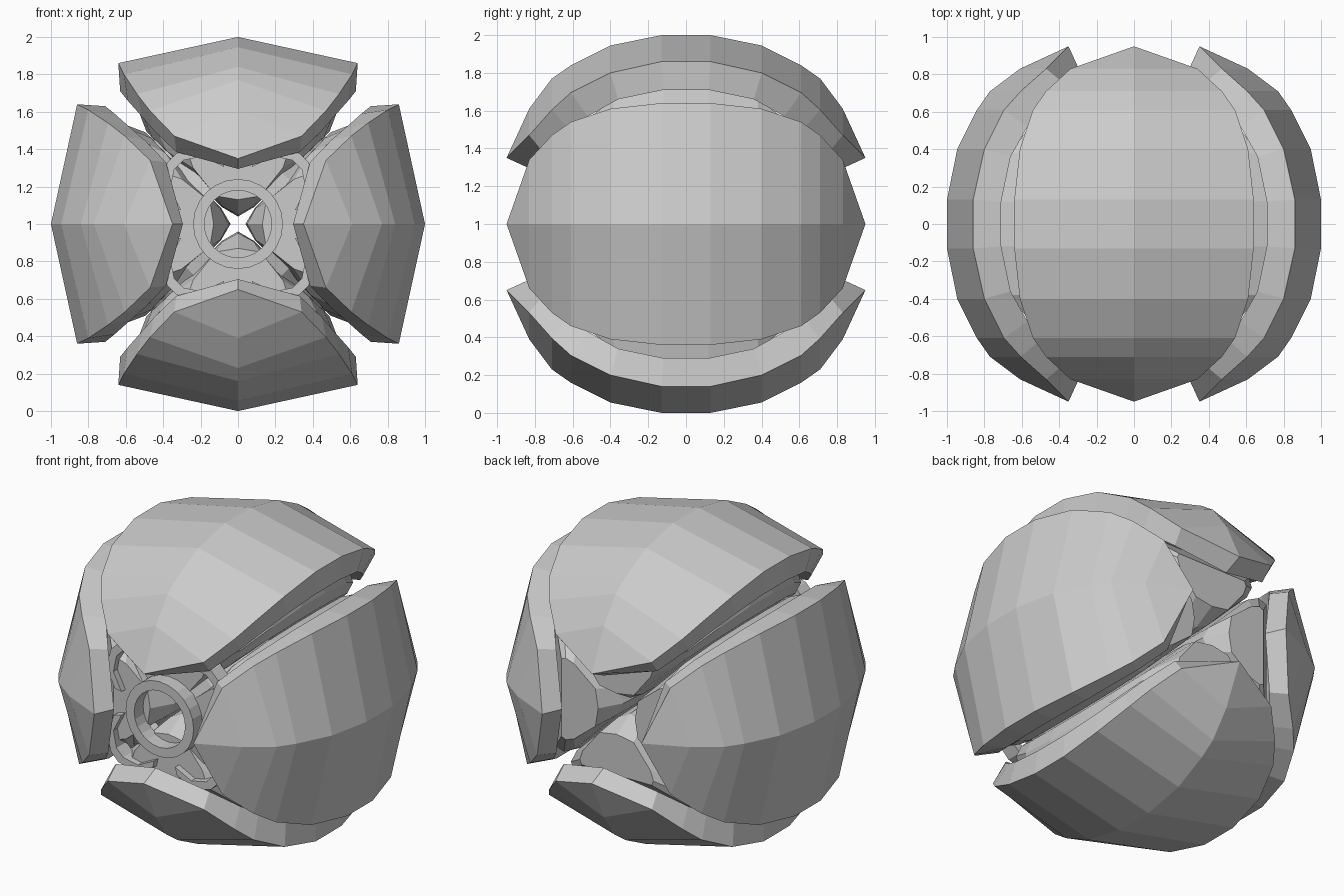
import bpy, bmesh, math
from mathutils import Matrix, Vector

if "Cube" in bpy.data.objects:
    bpy.data.objects.remove(bpy.data.objects["Cube"])

CENTRE = Vector((0, 0, 1))


def finish(name, bm, turn=0):
    """Turn about the y axis, lift to the sphere centre, make a flat-shaded object."""
    bmesh.ops.remove_doubles(bm, verts=bm.verts, dist=0.0005)
    bmesh.ops.recalc_face_normals(bm, faces=bm.faces)
    bm.transform(Matrix.Translation(CENTRE) @ Matrix.Rotation(turn, 4, 'Y'))
    me = bpy.data.meshes.new(name)
    bm.to_mesh(me)
    bm.free()
    ob = bpy.data.objects.new(name, me)
    bpy.context.collection.objects.link(ob)
    return ob


def loft(sections, closed=False):
    """Join equal-length rings of points with quads, capping the ends."""
    bm = bmesh.new()
    rings = [[bm.verts.new(p) for p in s] for s in sections]
    n = len(rings[0])
    pairs = list(zip(rings, rings[1:]))
    if closed:
        pairs.append((rings[-1], rings[0]))
    for a, b in pairs:
        for i in range(n):
            j = (i + 1) % n
            bm.faces.new((a[i], a[j], b[j], b[i]))
    if not closed:
        bm.faces.new(rings[0])
        bm.faces.new(rings[-1][::-1])
    return bm


def both_ends(half, section):
    """Sections from the back tip to the front tip, mirrored in y."""
    return [section(s, -1) for s in reversed(half)] + [section(s, 1) for s in half]


# Shell: outer y, ridge r, edge half-width, edge r | inner y, half-width, edge r, ridge r
SHELL = [
    (.13, 1.0, .64, .86, .12, .63, .71, .76),
    (.40, .945, .61, .80, .36, .59, .66, .71),
    (.61, .84, .54, .695, .52, .51, .57, .62),
    (.71, .77, .47, .605, .62, .45, .50, .53),
    (.83, .61, .34, .47, .76, .33, .385, .40),
]


def shell_section(s, side):
    y, rr, w, re, yi, wi, ri, rir = s
    return [(-w, side * y, re), (0, side * y, rr), (w, side * y, re),
            (wi, side * yi, ri), (0, side * yi, rir), (-wi, side * yi, ri)]


def shell():
    secs = both_ends(SHELL, shell_section)
    bm = loft(secs)
    # Replace the end caps with a pointed lip
    bm.faces.ensure_lookup_table()
    caps = [f for f in bm.faces if len(f.verts) == 6]
    bmesh.ops.delete(bm, geom=caps, context='FACES_ONLY')
    for side, sec in ((-1, secs[0]), (1, secs[-1])):
        ol, om, o_r, ir, im, il = [bm.verts.new(p) for p in sec]
        tip = bm.verts.new((0, side * .95, .35))
        low = bm.verts.new((0, side * .83, .295))
        for f in ((ol, om, tip), (om, o_r, tip), (o_r, ir, low, tip),
                  (il, ol, tip, low), (ir, im, low), (im, il, low)):
            bm.faces.new(f)
    return bm


# Core wedge: y, apex r, near half-width and r, far half-width and r, neck half-width and r
CORE = [
    (.12, .04, .085, .09, .49, .495, .53, .60, .73),
    (.38, .04, .085, .09, .46, .465, .50, .56, .66),
    (.56, .05, .085, .095, .38, .39, .42, .47, .53),
    (.70, .13, .12, .15, .24, .30, .26, .36, .39),
]


def core_section(s, side):
    y, a, wn, rn, wf, rf, wk, rk, top = s
    right = [(wn, rn), (wf, rf), (wk, rk), (wk * .95, top)]
    pts = [(0, a)] + right + [(-w, r) for w, r in reversed(right)]
    return [(w, side * y, r) for w, r in pts]


# Arc bracket centre line, seen from the front, in the upper right quarter
ARC = [(.08, .33), (.20, .385), (.31, .36), (.36, .31), (.385, .20), (.33, .08)]


def bracket():
    secs = []
    for x, z in ARC:
        d = Vector((x, z)).normalized() * .026
        secs.append([(x + k * d.x, y, z + k * d.y)
                     for k, y in ((-1, -.74), (1, -.74), (1, -.64), (-1, -.64))])
    return loft(secs)


def strut():
    """Diagonal bar leading from the ring back into the core."""
    path = [(.22, -.70, .05), (.36, -.66, .05), (.52, -.52, .05), (.66, -.36, .04)]
    secs = [[(-w, y, r), (w, y, r), (w, y + .08, r - .03), (-w, y + .08, r - .03)]
            for r, y, w in path]
    return loft(secs)


# Four quarters around the y axis
for i, side in enumerate(("top", "right", "bottom", "left")):
    q = i * math.pi / 2
    finish(side + "_shell", shell(), q)
    finish(side + "_core_wedge", loft(both_ends(CORE, core_section)), q)
    finish(side + "_front_bracket", bracket(), q)
    finish(side + "_front_strut", strut(), q + math.pi / 4)

# Front ring
ring = []
for k in range(24):
    t = k * math.tau / 24
    ring.append([(r * math.cos(t), y, r * math.sin(t))
                 for r, y in ((.18, -.79), (.24, -.79), (.24, -.69), (.18, -.69))])
finish("front_ring", loft(ring, closed=True))
